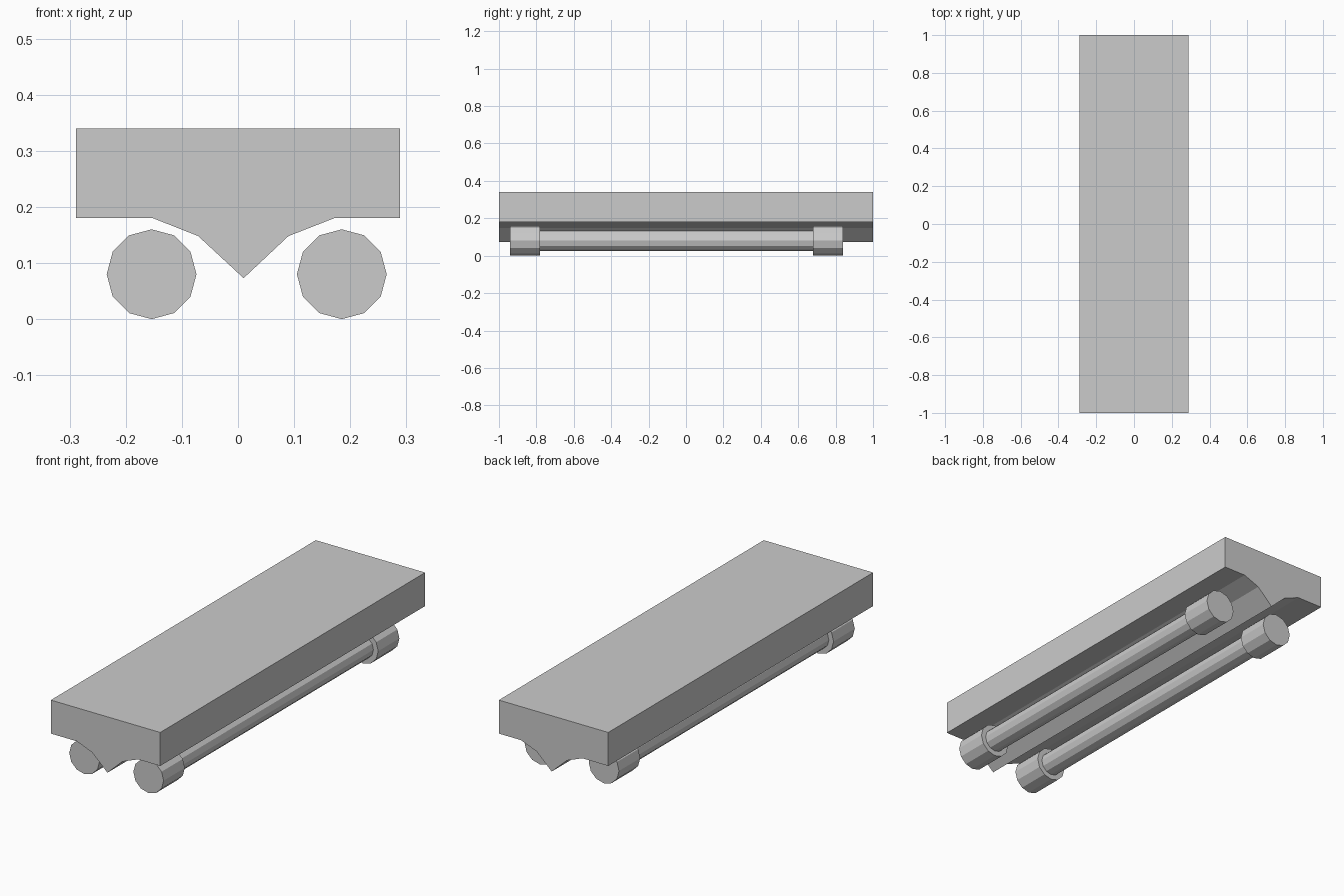
import bpy, bmesh
from math import radians
from mathutils import Matrix

if "Cube" in bpy.data.objects:
    bpy.data.objects.remove(bpy.data.objects["Cube"])


def make_object(name, bm):
    bmesh.ops.recalc_face_normals(bm, faces=bm.faces)
    mesh = bpy.data.meshes.new(name)
    bm.to_mesh(mesh)
    bm.free()
    obj = bpy.data.objects.new(name, mesh)
    bpy.context.collection.objects.link(obj)
    return obj


def add_cylinder(bm, x, y0, y1, radius, z=0.08, sides=12):
    # Twelve-sided cylinder lying along y
    mat = Matrix.Translation((x, (y0 + y1) / 2, z)) @ Matrix.Rotation(radians(90), 4, 'X')
    bmesh.ops.create_cone(bm, cap_ends=True, segments=sides, radius1=radius,
                          radius2=radius, depth=y1 - y0, matrix=mat)


# Deck with its central keel: one profile extruded along the length
profile = [(-0.289, 0.34), (-0.289, 0.18), (-0.152, 0.18), (-0.071, 0.148),
           (0.01, 0.073), (0.09, 0.148), (0.172, 0.18), (0.289, 0.18), (0.289, 0.34)]
bm = bmesh.new()
face = bm.faces.new([bm.verts.new((x, -1, z)) for x, z in profile])
ext = bmesh.ops.extrude_face_region(bm, geom=[face], use_keep_orig=True)
bmesh.ops.translate(bm, vec=(0, 2, 0),
                    verts=[v for v in ext['geom'] if isinstance(v, bmesh.types.BMVert)])
make_object("deck", bm)

# Two rods, each with a thicker roller at both ends
for side, x in (("left", -0.154), ("right", 0.185)):
    bm = bmesh.new()
    add_cylinder(bm, x, -0.78, 0.68, 0.055)
    make_object(side + "_rod", bm)
    for end, y0, y1 in (("front", -0.94, -0.78), ("back", 0.68, 0.84)):
        bm = bmesh.new()
        add_cylinder(bm, x, y0, y1, 0.08)
        make_object(f"{side}_{end}_roller", bm)
